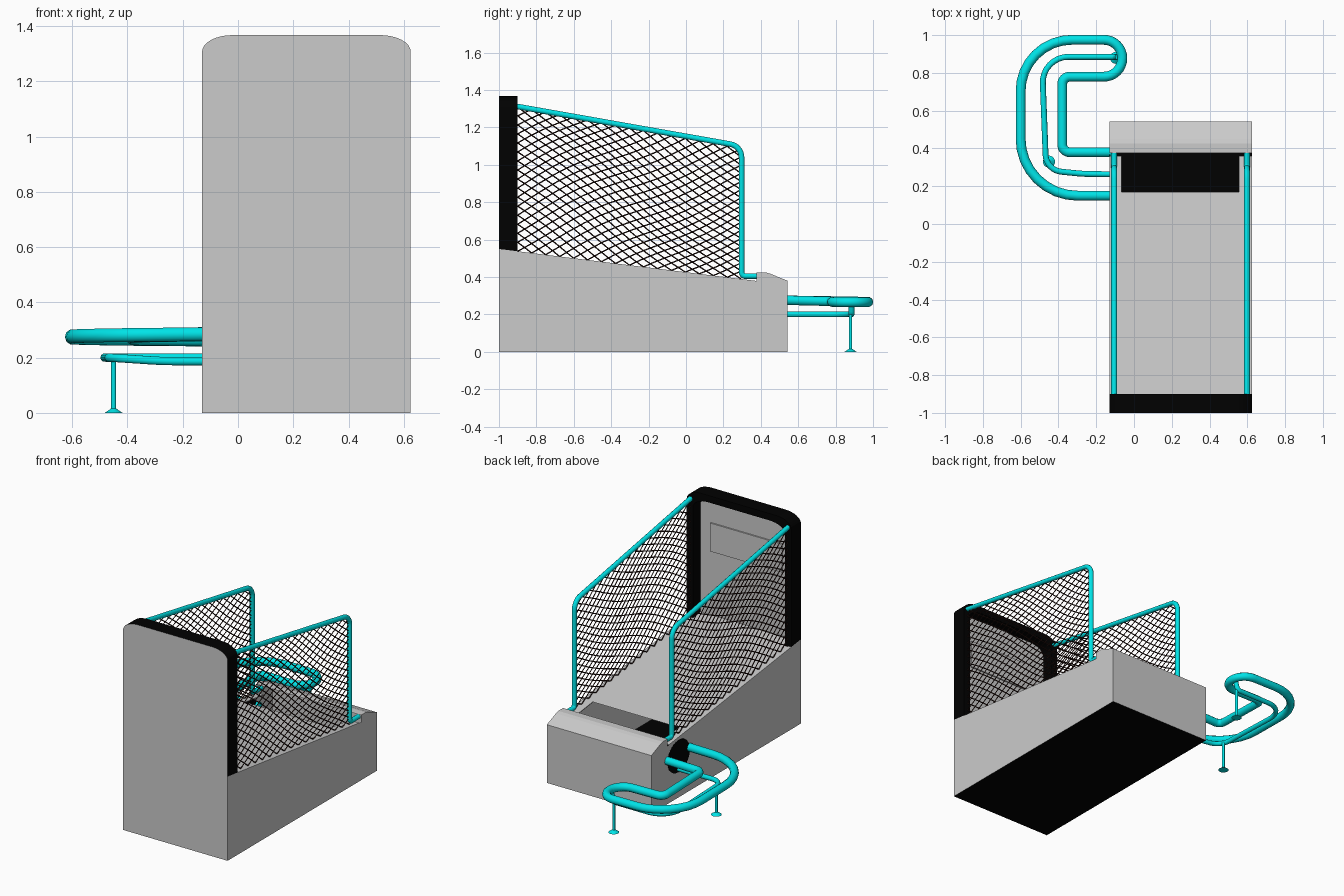
import bpy, bmesh, math
from mathutils import Vector

if "Cube" in bpy.data.objects:
    bpy.data.objects.remove(bpy.data.objects["Cube"])


def mat(name, r, g, b):
    m = bpy.data.materials.new(name)
    m.diffuse_color = (r, g, b, 1)
    m.use_nodes = True
    m.node_tree.nodes["Principled BSDF"].inputs["Base Color"].default_value = m.diffuse_color
    return m


GREY = mat("cabinet grey", 0.6, 0.6, 0.6)
BLACK = mat("black", 0.0003, 0.0003, 0.0003)
TEAL = mat("teal metal", 0.0, 0.78, 0.81)
NET = mat("net cord", 0.024, 0.008, 0.006)

X0, X1 = -0.13, 0.625         # cabinet sides
XC = (X0 + X1) / 2


def ramp(y):
    return 0.55 - (y + 1) * 0.17 / 1.37


def prism(name, pts, axis, lo, hi, mats):
    """Extrude a 2D outline along x (points are y,z) or y (points are x,z)."""
    def at(p, t):
        return (t, p[0], p[1]) if axis == "x" else (p[0], t, p[1])
    bm = bmesh.new()
    a = [bm.verts.new(at(p, lo)) for p in pts]
    b = [bm.verts.new(at(p, hi)) for p in pts]
    bm.faces.new(a)
    bm.faces.new(b[::-1])
    n = len(pts)
    for i in range(n):
        bm.faces.new((a[i], b[i], b[(i + 1) % n], a[(i + 1) % n]))
    bmesh.ops.recalc_face_normals(bm, faces=bm.faces)
    me = bpy.data.meshes.new(name)
    bm.to_mesh(me)
    bm.free()
    for m in mats:
        me.materials.append(m)
    ob = bpy.data.objects.new(name, me)
    bpy.context.collection.objects.link(ob)
    return ob


def box(name, x, y, z, m):
    return prism(name, [(y[0], z[0]), (y[1], z[0]), (y[1], z[1]), (y[0], z[1])], "x", x[0], x[1], [m])


def select(ob):
    bpy.ops.object.select_all(action="DESELECT")
    ob.select_set(True)
    bpy.context.view_layer.objects.active = ob


def tubes(name, paths, radius, m, res=3):
    """Round tubes along poly paths, turned into one mesh."""
    cu = bpy.data.curves.new(name, "CURVE")
    cu.dimensions = "3D"
    cu.bevel_depth = radius
    cu.bevel_resolution = res
    cu.use_fill_caps = True
    for path in paths:
        sp = cu.splines.new("POLY")
        sp.points.add(len(path) - 1)
        for p, co in zip(sp.points, path):
            p.co = (*co, 1)
    cu.materials.append(m)
    ob = bpy.data.objects.new(name, cu)
    bpy.context.collection.objects.link(ob)
    select(ob)
    bpy.ops.object.convert(target="MESH")
    ob = bpy.context.object
    bpy.ops.object.shade_smooth_by_angle(angle=math.radians(50))
    return ob


def rounded(points, steps=8):
    """Path of (x, y, z, d): each corner becomes an arc starting d before it."""
    out = []
    for i, (x, y, z, d) in enumerate(points):
        p = Vector((x, y, z))
        if d == 0:
            out.append(p)
            continue
        u = (Vector(points[i - 1][:3]) - p).normalized()
        v = (Vector(points[i + 1][:3]) - p).normalized()
        w = math.cos((math.pi - u.angle(v)) / 2)
        for k in range(steps + 1):
            t = k / steps
            c = ((1 - t) ** 2, 2 * w * t * (1 - t), t * t)
            q = ((p + u * d) * c[0] + p * c[1] + (p + v * d) * c[2]) / sum(c)
            if not out or (q - out[-1]).length > 1e-4:
                out.append(q)
    return out


# Hollow cabinet with sloping deck, raised front lip and black floor
cabinet = prism("cabinet", [(-1, 0), (0.543, 0), (0.543, 0.38), (0.45, 0.418), (0.425, 0.425),
                            (0.376, 0.425), (0.376, ramp(0.376)), (0.36, ramp(0.36)),
                            (0.17, ramp(0.17)), (-1, 0.55)], "x", X0, X1, [GREY, BLACK])
for f in cabinet.data.polygons:
    f.material_index = 1 if f.normal.z < -0.9 else 0
# Open the ball trough between deck and lip, then add the deck strips beside it
bm = bmesh.new()
bm.from_mesh(cabinet.data)
gone = [f for f in bm.faces if 0.17 < f.calc_center_median().y < 0.38
        and abs(f.normal.x) < 0.1 and f.normal.z > -0.5]
bmesh.ops.delete(bm, geom=gone, context="FACES_ONLY")
bm.to_mesh(cabinet.data)
bm.free()
for side, xa, xb in (("left", X0 + 0.0005, -0.067), ("right", 0.555, X1 - 0.0005)):
    prism(side + "_deck_strip", [(0.17, ramp(0.17)), (0.36, ramp(0.36)), (0.36, ramp(0.36) - 0.005),
                                 (0.17, ramp(0.17) - 0.005)], "x", xa, xb, [GREY])
# Round black ball outlet in the side
prism("ball_outlet", [(0.262 + 0.115 * math.cos(k * math.pi / 12), 0.27 + 0.105 * math.sin(k * math.pi / 12))
                      for k in range(24)], "x", X0 - 0.001, X0 + 0.003, [BLACK])


# Backboard: grey sheet with black edge, black rim and raised panel
def arch(inset):
    a, b = 0.11, 0.06
    left = []
    for k in range(9):
        t = math.pi / 2 * k / 8
        left.append((X0 + inset + a - a * math.cos(t), 1.307 - inset + b * math.sin(t)))
    right = [(2 * XC - x, z) for x, z in reversed(left)]
    return [(X0 + inset, 0.5)] + left + right + [(X1 - inset, 0.5)]


board = prism("backboard", arch(0), "y", -1, -0.98, [GREY, BLACK])
for f in board.data.polygons:
    f.material_index = 0 if abs(f.normal.y) > 0.9 else 1
rim = prism("backboard_rim", arch(0) + arch(0.045)[::-1], "y", -0.981, -0.9, [BLACK])
for ob in (board, rim):
    for v in ob.data.vertices:
        if v.co.z < 0.51:
            v.co.z = ramp(v.co.y)
box("target_panel", (-0.012, 0.507), (-0.9805, -0.971), (0.965, 1.15), GREY)

# Side frames and nets
N, M = 16, 16


def net_point(x, u, v):
    y = -0.9 + u * 1.195
    top = 1.31 + (1.085 - 1.31) * u
    wave = 0.03 * math.sin(2 * math.pi * u) * math.sin(math.pi * v)
    return (x, y, ramp(y) + (top - ramp(y)) * v + wave)


for side, x in (("left", X0 + 0.025), ("right", X1 - 0.027)):
    tubes(side + "_net_frame", [rounded([(x, -0.92, 1.315, 0), (x, 0.297, 1.1, 0.06),
                                         (x, 0.297, 0.405, 0.02), (x, 0.39, 0.405, 0)])],
          0.0155, TEAL)
    strands = []
    for k in range(1, N + M):
        lo, hi = max(0, k - M), min(N, k)
        line = [lo + (hi - lo) * i / 12 for i in range(13)]
        strands.append([net_point(x, a / N, (k - a) / M) for a in line])
        strands.append([net_point(x, a / N, 1 - (k - a) / M) for a in line])
    tubes(side + "_net", strands, 0.0035, NET, 0)

# Ball return track: upper loop and lower support rail
tubes("return_loop", [rounded([
    (-0.11, 0.15, 0.285, 0), (-0.6, 0.15, 0.28, 0.30), (-0.6, 0.975, 0.27, 0.27),
    (-0.062, 0.975, 0.265, 0.097), (-0.062, 0.78, 0.265, 0.097), (-0.38, 0.78, 0.27, 0.04),
    (-0.38, 0.38, 0.28, 0.04), (-0.11, 0.38, 0.285, 0)])], 0.026, TEAL)
tubes("support_rail", [rounded([
    (-0.11, 0.263, 0.187, 0), (-0.27, 0.265, 0.187, 0.05), (-0.465, 0.285, 0.2, 0.08),
    (-0.488, 0.885, 0.2, 0.14), (-0.10, 0.885, 0.2, 0.02), (-0.085, 0.885, 0.25, 0)])],
    0.0155, TEAL)
# Legs with small cone feet
for i, (x, y) in enumerate(((-0.45, 0.33), (-0.095, 0.88))):
    tubes(f"track_leg_{i + 1}", [[(x, y, 0.005), (x, y, 0.2)]], 0.009, TEAL)
    bpy.ops.mesh.primitive_cone_add(vertices=20, radius1=0.032, radius2=0.009, depth=0.016,
                                    location=(x, y, 0.008))
    foot = bpy.context.object
    foot.name = f"track_foot_{i + 1}"
    foot.data.materials.append(TEAL)
